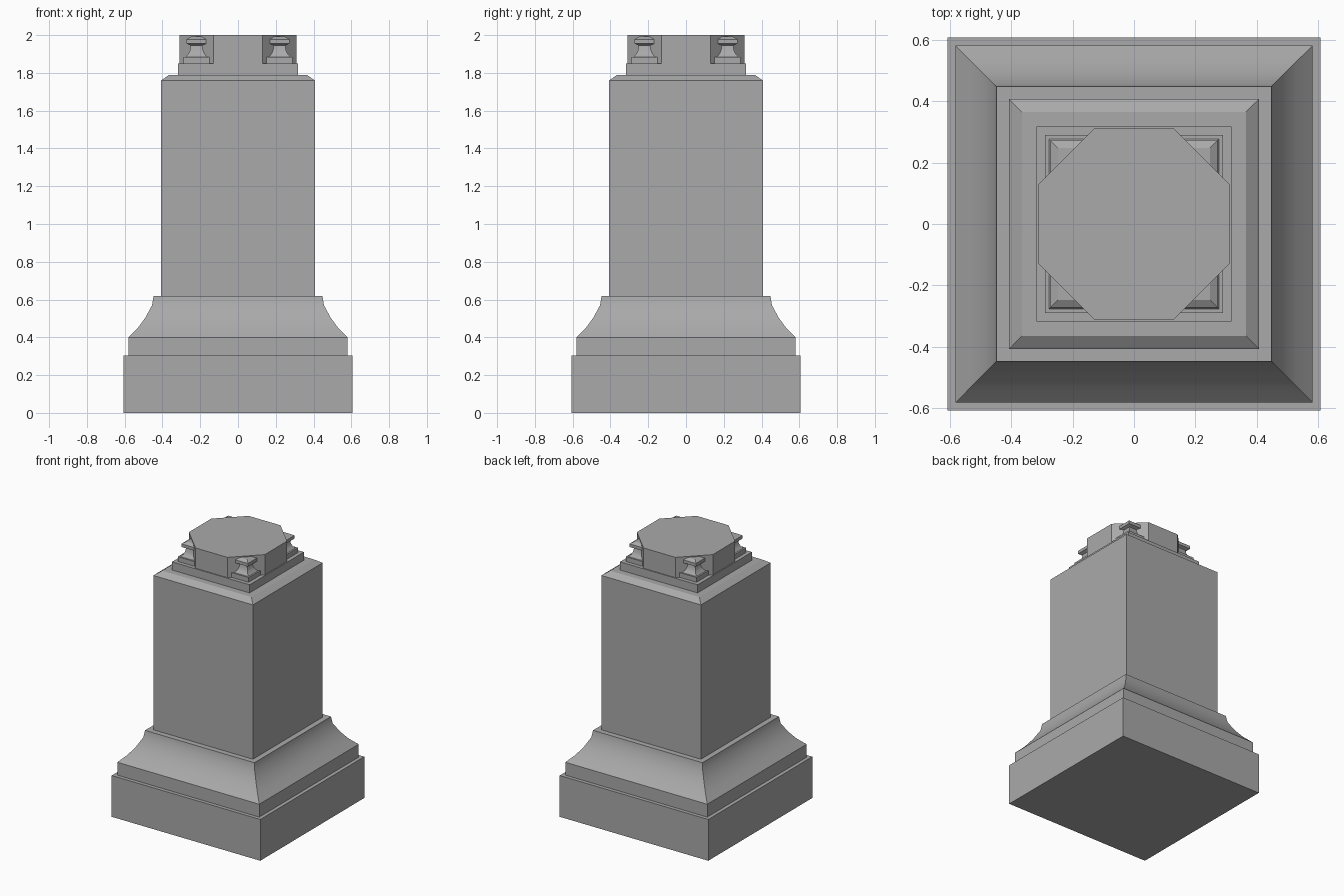
import bpy, bmesh, math

cube = bpy.data.objects.get("Cube")
if cube:
    bpy.data.objects.remove(cube, do_unlink=True)

stone = bpy.data.materials.new("grey stone")
stone.use_nodes = True
GREY = (0.4, 0.4, 0.4, 1)
stone.diffuse_color = GREY
stone.node_tree.nodes["Principled BSDF"].inputs["Base Color"].default_value = GREY


def loft(name, profile, outline, centre=(0, 0)):
    """Stack scaled copies of an outline along a (half width, height) profile."""
    bm = bmesh.new()
    rings = [[bm.verts.new((centre[0] + x * w, centre[1] + y * w, z)) for x, y in outline]
             for w, z in profile]
    n = len(outline)
    for low, high in zip(rings, rings[1:]):
        for i in range(n):
            j = (i + 1) % n
            bm.faces.new((low[i], low[j], high[j], high[i]))
    bm.faces.new(rings[0][::-1])
    bm.faces.new(rings[-1])
    mesh = bpy.data.meshes.new(name)
    bm.to_mesh(mesh)
    bm.free()
    mesh.materials.append(stone)
    obj = bpy.data.objects.new(name, mesh)
    bpy.context.collection.objects.link(obj)
    bpy.ops.object.select_all(action="DESELECT")
    obj.select_set(True)
    bpy.context.view_layer.objects.active = obj
    bpy.ops.object.shade_smooth_by_angle(angle=math.radians(30))
    return obj


square = [(-1, -1), (1, -1), (1, 1), (-1, 1)]
c = 0.42  # where the octagon's corners are cut
octagon = [(-c, -1), (c, -1), (1, -c), (1, c), (c, 1), (-c, 1), (-1, c), (-1, -c)]

# Stepped base with a hollow moulding
loft("plinth", [(0.607, 0), (0.607, 0.305)], square)
loft("base_moulding", [(0.58, 0.305), (0.58, 0.4), (0.53, 0.45), (0.49, 0.505),
                       (0.455, 0.57), (0.447, 0.62)], square)

# Shaft with a bevelled top, then the cap
loft("shaft", [(0.407, 0.62), (0.407, 1.76), (0.364, 1.79)], square)
loft("cap_slab", [(0.317, 1.79), (0.317, 1.85)], square)
loft("octagonal_cap", [(0.31, 1.85), (0.31, 2.0)], octagon)

# Small pedestal finials at the four cut corners
finial = [(0.072, 1.85), (0.072, 1.885), (0.06, 1.885), (0.046, 1.9), (0.037, 1.92),
          (0.033, 1.945), (0.055, 1.955), (0.055, 1.978), (0.03, 1.993)]
for side, sx in (("right", -1), ("left", 1)):
    for end, sy in (("front", -1), ("back", 1)):
        loft(f"{end}_{side}_finial", finial, square, (0.217 * sx, 0.217 * sy))
